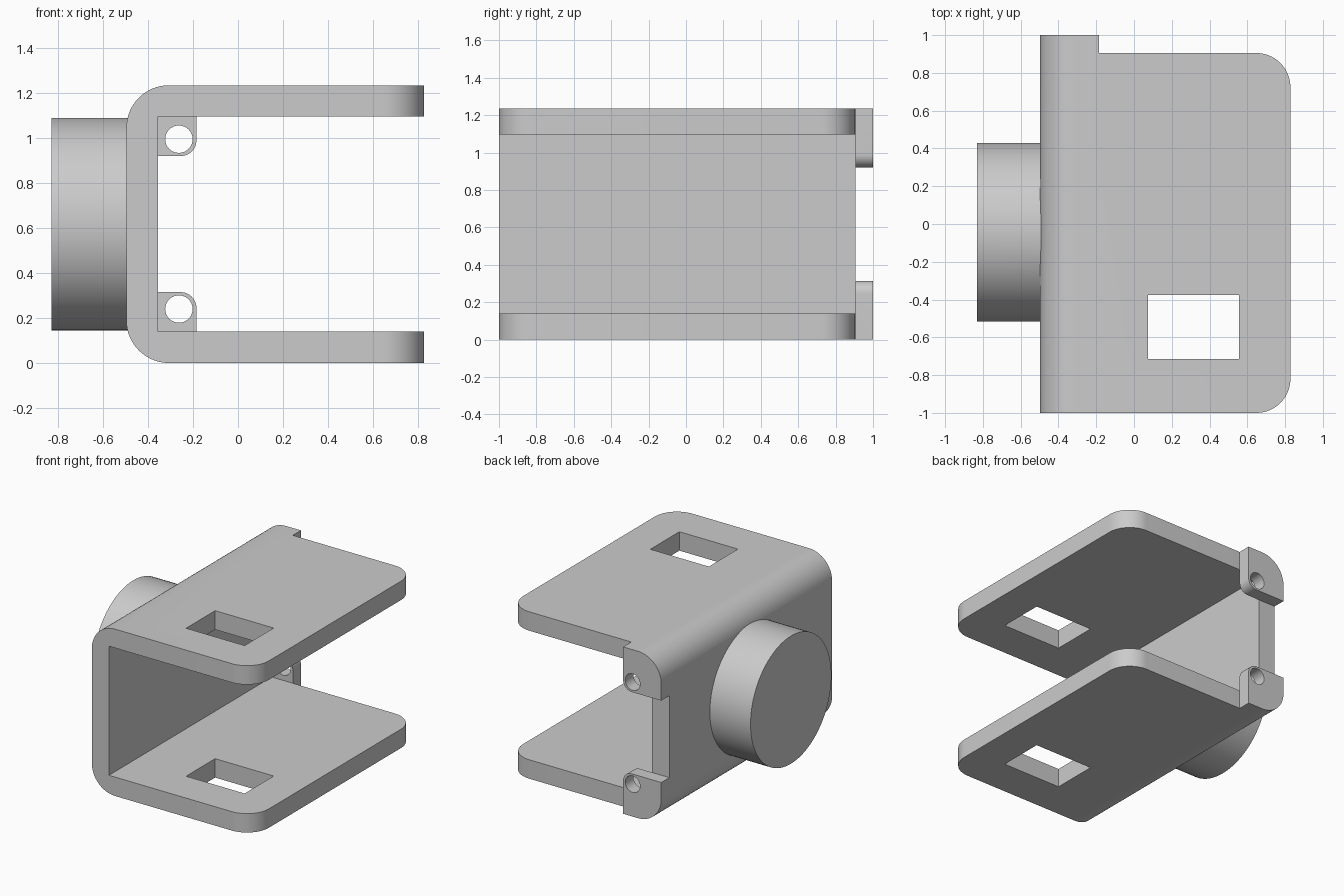
import bpy, bmesh, math
from mathutils import Matrix

cube = bpy.data.objects.get("Cube")
if cube:
    bpy.data.objects.remove(cube, do_unlink=True)

grey = bpy.data.materials.new("plain_grey")
grey.use_nodes = True
colour = (0.6, 0.6, 0.6, 1)
grey.diffuse_color = colour
grey.node_tree.nodes["Principled BSDF"].inputs["Base Color"].default_value = colour

HEIGHT, WALL, CORNER = 1.236, 0.14, 0.19
LEFT, RIGHT = -0.497, 0.828
FRONT, BACK = -1.0, 0.905


def finish(bm, name):
    bmesh.ops.recalc_face_normals(bm, faces=bm.faces)
    mesh = bpy.data.meshes.new(name)
    bm.to_mesh(mesh)
    bm.free()
    mesh.materials.append(grey)
    obj = bpy.data.objects.new(name, mesh)
    bpy.context.collection.objects.link(obj)
    return obj


def arc(cx, cz, radius, start, end, steps=16):
    angles = [math.radians(start + (end - start) * i / steps) for i in range(steps + 1)]
    return [(cx + radius * math.cos(a), cz + radius * math.sin(a)) for a in angles]


def prism(outline, y0, y1):
    """Extrude an x-z outline along y."""
    bm = bmesh.new()
    face = bm.faces.new([bm.verts.new((x, y0, z)) for x, z in outline])
    new = bmesh.ops.extrude_face_region(bm, geom=[face])["geom"]
    verts = [v for v in new if isinstance(v, bmesh.types.BMVert)]
    bmesh.ops.translate(bm, verts=verts, vec=(0, y1 - y0, 0))
    return bm


def cylinder(name, radius, x, y, z, depth, axis, sides):
    bm = bmesh.new()
    bmesh.ops.create_cone(bm, cap_ends=True, segments=sides, radius1=radius,
                          radius2=radius, depth=depth,
                          matrix=Matrix.Translation((x, y, z)) @ Matrix.Rotation(math.pi / 2, 4, axis))
    return finish(bm, name)


def combine(target, tool, operation):
    """Apply a boolean and discard the tool."""
    mod = target.modifiers.new("join", 'BOOLEAN')
    mod.operation, mod.solver, mod.object = operation, 'EXACT', tool
    bpy.context.view_layer.objects.active = target
    bpy.ops.object.modifier_apply(modifier=mod.name)
    bpy.data.objects.remove(tool, do_unlink=True)


# C-shaped body with rounded outer spine
inner = LEFT + WALL
bend = LEFT + CORNER
outline = (arc(bend, HEIGHT - CORNER, CORNER, 90, 180) + arc(bend, CORNER, CORNER, 180, 270)
           + [(RIGHT, 0), (RIGHT, WALL), (inner, WALL),
              (inner, HEIGHT - WALL), (RIGHT, HEIGHT - WALL), (RIGHT, HEIGHT)])
bm = prism(outline, FRONT, BACK)

# Rounded free corners of both plates
tips = [e for e in bm.edges
        if all(abs(v.co.x - RIGHT) < 1e-4 for v in e.verts)
        and abs(e.verts[0].co.y - e.verts[1].co.y) < 1e-4]
bmesh.ops.bevel(bm, geom=tips, offset=0.18, segments=16, profile=0.5, affect='EDGES')
body = finish(bm, "bracket_body")

# Rectangular window through both plates
bm = bmesh.new()
bmesh.ops.create_cube(bm, size=1, matrix=Matrix.Translation((0.315, -0.545, HEIGHT / 2))
                      @ Matrix.Diagonal((0.48, 0.34, 2, 1)))
combine(body, finish(bm, "window_cutter"), 'DIFFERENCE')

# Screw ears on the back, mirrored top and bottom
EAR_RIGHT, EAR_HEIGHT, EAR_ROUND = -0.185, 0.315, 0.07
ear = (arc(bend, CORNER, CORNER, 180, 270) + [(EAR_RIGHT, 0)]
       + arc(EAR_RIGHT - EAR_ROUND, EAR_HEIGHT - EAR_ROUND, EAR_ROUND, 0, 90)
       + [(LEFT, EAR_HEIGHT)])
for flip in (False, True):
    points = [(x, HEIGHT - z) for x, z in ear] if flip else ear
    tab = finish(prism(points, BACK, 1.0), "screw_ear")
    hole_z = HEIGHT - 0.24 if flip else 0.24
    combine(tab, cylinder("hole_cutter", 0.061, -0.263, BACK, hole_z, 0.4, 'X', 32), 'DIFFERENCE')
    combine(body, tab, 'UNION')

# Round boss on the spine, sunk into the wall
boss_end, boss_root = -0.83, -0.42
boss = cylinder("round_boss", 0.473, (boss_end + boss_root) / 2, -0.043, HEIGHT / 2,
                boss_root - boss_end, 'Y', 96)
combine(body, boss, 'UNION')

# Smooth curves, crisp edges
bpy.ops.object.select_all(action='DESELECT')
body.select_set(True)
bpy.context.view_layer.objects.active = body
bpy.ops.object.shade_smooth_by_angle(angle=math.radians(30))
